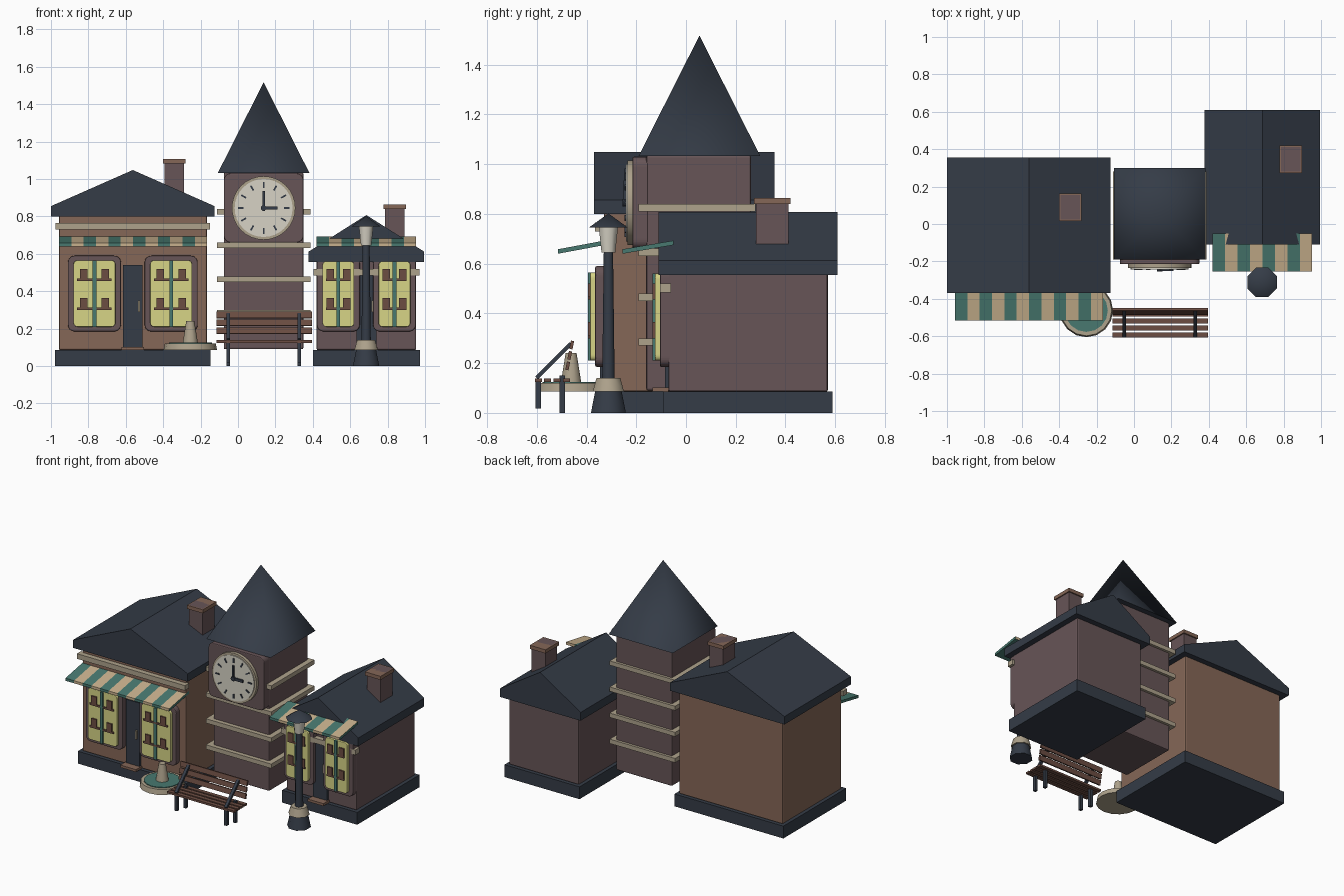
import bpy, bmesh, math
from mathutils import Matrix, Vector

cube = bpy.data.objects.get("Cube")
if cube:
    bpy.data.objects.remove(cube)


def material(name, *rgb):
    m = bpy.data.materials.new(name)
    m.use_nodes = True
    color = (*rgb, 1)
    m.diffuse_color = color
    m.node_tree.nodes["Principled BSDF"].inputs["Base Color"].default_value = color
    return m


NAVY = material("slate navy", 0.035, 0.045, 0.063)
BRICK = material("brick brown", 0.235, 0.135, 0.095)
MAUVE = material("mauve brick", 0.135, 0.09, 0.095)
STONE = material("tan stone", 0.42, 0.36, 0.26)
TEAL = material("teal", 0.065, 0.19, 0.16)
BEIGE = material("awning beige", 0.58, 0.44, 0.27)
GLOW = material("window yellow", 0.68, 0.66, 0.24)
CREAM = material("clock cream", 0.68, 0.65, 0.56)
WOOD = material("bench wood", 0.15, 0.075, 0.055)


def finish(name, bm, *mats):
    bmesh.ops.recalc_face_normals(bm, faces=bm.faces)
    me = bpy.data.meshes.new(name)
    bm.to_mesh(me)
    bm.free()
    for m in mats:
        me.materials.append(m)
    ob = bpy.data.objects.new(name, me)
    bpy.context.collection.objects.link(ob)
    return ob


def box(name, x, y, z, mat, soft=0, rounded=0, turn=None):
    """Box from (min, max) ranges; soft bevels all edges, rounded only front corners."""
    bm = bmesh.new()
    lo, hi = Vector((x[0], y[0], z[0])), Vector((x[1], y[1], z[1]))
    bmesh.ops.create_cube(bm, size=1, matrix=Matrix.Diagonal((*(hi - lo), 1)))
    if rounded:
        along = [e for e in bm.edges if abs(e.verts[0].co.y - e.verts[1].co.y) > 1e-5]
        bmesh.ops.bevel(bm, geom=along, offset=rounded, segments=4, profile=0.5, affect='EDGES')
    if soft:
        bmesh.ops.bevel(bm, geom=bm.edges[:], offset=soft, segments=2, profile=0.5, affect='EDGES')
    ob = finish(name, bm, mat)
    ob.matrix_world = Matrix.Translation((lo + hi) / 2) @ (turn or Matrix())
    return ob


def cone(name, at, r1, r2, z, mat, sides=24, axis='Z', spin=0):
    """Frustum around at, running through the z range on its axis."""
    bm = bmesh.new()
    bmesh.ops.create_cone(bm, cap_ends=True, segments=sides, radius1=r1, radius2=r2,
                          depth=z[1] - z[0], matrix=Matrix.Rotation(spin, 4, 'Z'))
    bmesh.ops.remove_doubles(bm, verts=bm.verts, dist=1e-5)
    bm.normal_update()
    for f in bm.faces:
        f.smooth = abs(f.normal.z) < 0.99
    for e in bm.edges:
        e.smooth = all(f.smooth for f in e.link_faces)
    ob = finish(name, bm, mat)
    mid = (z[0] + z[1]) / 2
    if axis == 'Y':
        ob.matrix_world = Matrix.Translation((at[0], mid, at[1])) @ Matrix.Rotation(-math.pi / 2, 4, 'X')
    else:
        ob.location = (*at, mid)
    return ob


def gable_roof(name, x, y, eave, fascia, ridge):
    mid = (x[0] + x[1]) / 2
    profile = [(x[0], eave), (x[1], eave), (x[1], fascia), (mid, ridge), (x[0], fascia)]
    bm = bmesh.new()
    face = bm.faces.new([bm.verts.new((px, y[0], pz)) for px, pz in profile])
    out = bmesh.ops.extrude_face_region(bm, geom=[face])["geom"]
    bmesh.ops.translate(bm, vec=(0, y[1] - y[0], 0),
                        verts=[v for v in out if isinstance(v, bmesh.types.BMVert)])
    return finish(name, bm, NAVY)


def awning(name, x, y, z, stripes):
    """Sloping slab, cut into strips; ends and underside stay teal."""
    bm = bmesh.new()
    thick = 0.018
    rows = []
    for i in range(stripes + 1):
        px = x[0] + (x[1] - x[0]) * i / stripes
        rows.append([bm.verts.new((px, py, pz)) for py, pz in
                     ((y[0], z[0]), (y[1], z[1]), (y[1], z[1] + thick), (y[0], z[0] + thick))])
    for i in range(stripes):
        for k in range(4):
            n = (k + 1) % 4
            f = bm.faces.new((rows[i][k], rows[i][n], rows[i + 1][n], rows[i + 1][k]))
            f.material_index = i % 2 if k else 0
    bm.faces.new(rows[0])
    bm.faces.new(rows[-1])
    return finish(name, bm, TEAL, BEIGE)


def window(name, cx, half, z, wall):
    """Rounded surround, raised lit pane, mullion and shelves with goods."""
    box(name + "_frame", (cx - half, cx + half), (wall - 0.035, wall + 0.01), z, MAUVE, 0.006, 0.035)
    w, lo, hi = half - 0.03, z[0] + 0.025, z[1] - 0.025
    box(name + "_pane", (cx - w, cx + w), (wall - 0.055, wall), (lo, hi), GLOW, 0.004, 0.02)
    front = (wall - 0.064, wall - 0.05)
    box(name + "_mullion", (cx - 0.01, cx + 0.01), front, (lo, hi), TEAL)
    for shelf in (lo + 0.09, lo + 0.245):
        box(name + "_shelf", (cx - w + 0.02, cx + w - 0.02), front, (shelf, shelf + 0.012), WOOD)
        for side in (-1, 1):
            gx = cx + side * w * 0.52
            box(name + "_goods", (gx - 0.02, gx + 0.02), front, (shelf, shelf + 0.065), WOOD)


def shop(name, x, y, top, fascia, ridge, wall, band, win, door_top):
    """Shop whose x and y are the roof extents; win = (offset, half width, z range)."""
    def inset(r, d):
        return (r[0] + d, r[1] - d)
    cx, front = (x[0] + x[1]) / 2, y[0] + 0.04
    box(name + "_plinth", inset(x, 0.022), inset(y, 0.02), (0, 0.085), NAVY)
    box(name + "_walls", inset(x, 0.042), inset(y, 0.04), (0.085, top + 0.01), wall, 0.008)
    gable_roof(name + "_roof", x, y, top, fascia, ridge)
    box(name + "_cornice", inset(x, 0.025), (front - 0.035, front + 0.01), band, STONE)
    for side, label in ((-1, "right"), (1, "left")):
        window(f"{name}_{label}_window", cx + side * win[0], win[1], win[2], front)
    box(name + "_door", (cx - 0.053, cx + 0.053), (front - 0.015, front + 0.01), (0.1, door_top), NAVY)
    box(name + "_door_handle", (cx + 0.028, cx + 0.038), (front - 0.03, front - 0.01), (0.29, 0.35), STONE)
    box(name + "_doorstep", (cx - 0.06, cx + 0.06), (front - 0.065, front), (0.085, 0.102), BRICK)


def chimney(name, cx, cy, bottom, top):
    box(name + "_stack", (cx - 0.052, cx + 0.052), (cy - 0.065, cy + 0.065), (bottom, top), MAUVE)
    box(name + "_cap", (cx - 0.06, cx + 0.06), (cy - 0.074, cy + 0.074), (top - 0.025, top), BRICK)


# Shops with awnings and chimneys
shop("large_shop", (-1, -0.125), (-0.37, 0.355), 0.8, 0.855, 1.048, BRICK,
     (0.73, 0.765), (0.205, 0.142, (0.185, 0.59)), 0.54)
awning("large_awning", (-0.957, -0.165), (-0.515, -0.3), (0.64, 0.68), 12)
chimney("large_chimney", -0.34, 0.09, 0.85, 1.108)
shop("small_shop", (0.378, 0.995), (-0.11, 0.61), 0.555, 0.612, 0.807, MAUVE,
     (0.485, 0.52), (0.15, 0.115, (0.185, 0.585)), 0.5)
awning("small_awning", (0.42, 0.953), (-0.255, -0.05), (0.64, 0.675), 8)
chimney("small_chimney", 0.838, 0.347, 0.65, 0.865)

# Clock tower
TX, TY = 0.137, 0.05
box("tower_walls", (TX - 0.213, TX + 0.213), (-0.16, 0.262), (0.09, 1.035), MAUVE, 0.008)
for z in (0.27, 0.45, 0.63, 0.81):
    box("tower_band", (TX - 0.25, TX + 0.25), (TY - 0.24, TY + 0.23), (z, z + 0.03), STONE)
cone("tower_roof", (TX, TY + 0.004), 0.245 * math.sqrt(2), 0, (1.032, 1.517), NAVY, 4, spin=math.pi / 4)
box("clock_housing", (TX - 0.213, TX + 0.213), (-0.215, -0.15), (0.66, 1.03), MAUVE, 0.006, 0.035)

# Clock
CZ = 0.845
cone("clock_rim", (TX, CZ), 0.17, 0.17, (-0.236, -0.2), STONE, 32, 'Y')
cone("clock_face", (TX, CZ), 0.155, 0.155, (-0.242, -0.22), CREAM, 32, 'Y')


def clock_bar(name, angle, inner, outer, width, front):
    turn = Matrix.Rotation(angle, 4, 'Y')
    mid = turn @ Vector((0, 0, (inner + outer) / 2))
    half = (outer - inner) / 2
    cx, cz = TX + mid.x, CZ + mid.z
    box(name, (cx - width / 2, cx + width / 2), (front, -0.235), (cz - half, cz + half), NAVY, turn=turn)


for i in range(12):
    clock_bar("hour_mark", i * math.pi / 6, 0.108, 0.138, 0.009, -0.247)
clock_bar("minute_hand", 0, -0.015, 0.09, 0.014, -0.252)
clock_bar("hour_hand", math.pi / 2, -0.015, 0.075, 0.018, -0.252)
cone("clock_hub", (TX, CZ), 0.015, 0.015, (-0.255, -0.235), NAVY, 12, 'Y')

# Fountain
F = (-0.255, -0.462)
cone("fountain_basin", F, 0.143, 0.136, (0.085, 0.12), STONE, 16)
cone("fountain_water", F, 0.115, 0.115, (0.11, 0.125), TEAL, 16)
cone("fountain_spout", F, 0.042, 0.022, (0.115, 0.24), STONE, 12)

# Bench
BX = (-0.115, 0.395)
for i in range(4):
    y = -0.608 + i * 0.038
    box("bench_seat_slat", BX, (y, y + 0.028), (0.124, 0.138), WOOD)
tilt = Matrix.Rotation(-0.2, 4, 'X')
for i in range(3):
    y, z = -0.482 + i * 0.008, 0.172 + i * 0.042
    box("bench_back_slat", BX, (y, y + 0.013), (z, z + 0.034), WOOD, turn=tilt)
for x in (-0.052, 0.328):
    side = (x - 0.01, x + 0.01)
    box("bench_front_leg", side, (-0.605, -0.583), (0.018, 0.125), NAVY)
    box("bench_back_leg", side, (-0.508, -0.486), (0, 0.15), NAVY)
    box("bench_arm", side, (-0.54, -0.524), (0.112, 0.308), NAVY,
        turn=Matrix.Rotation(-0.785, 4, 'X'))

# Street lamp
L = (0.685, -0.312)
for part, r1, r2, z, mat in (
        ("foot", 0.076, 0.058, (0, 0.085), NAVY), ("collar", 0.068, 0.052, (0.085, 0.14), STONE),
        ("post", 0.027, 0.02, (0.14, 0.66), NAVY), ("lantern", 0.03, 0.042, (0.645, 0.75), CREAM),
        ("cap", 0.085, 0, (0.745, 0.802), NAVY)):
    cone("lamp_" + part, L, r1, r2, z, mat, 8, spin=math.pi / 8)
